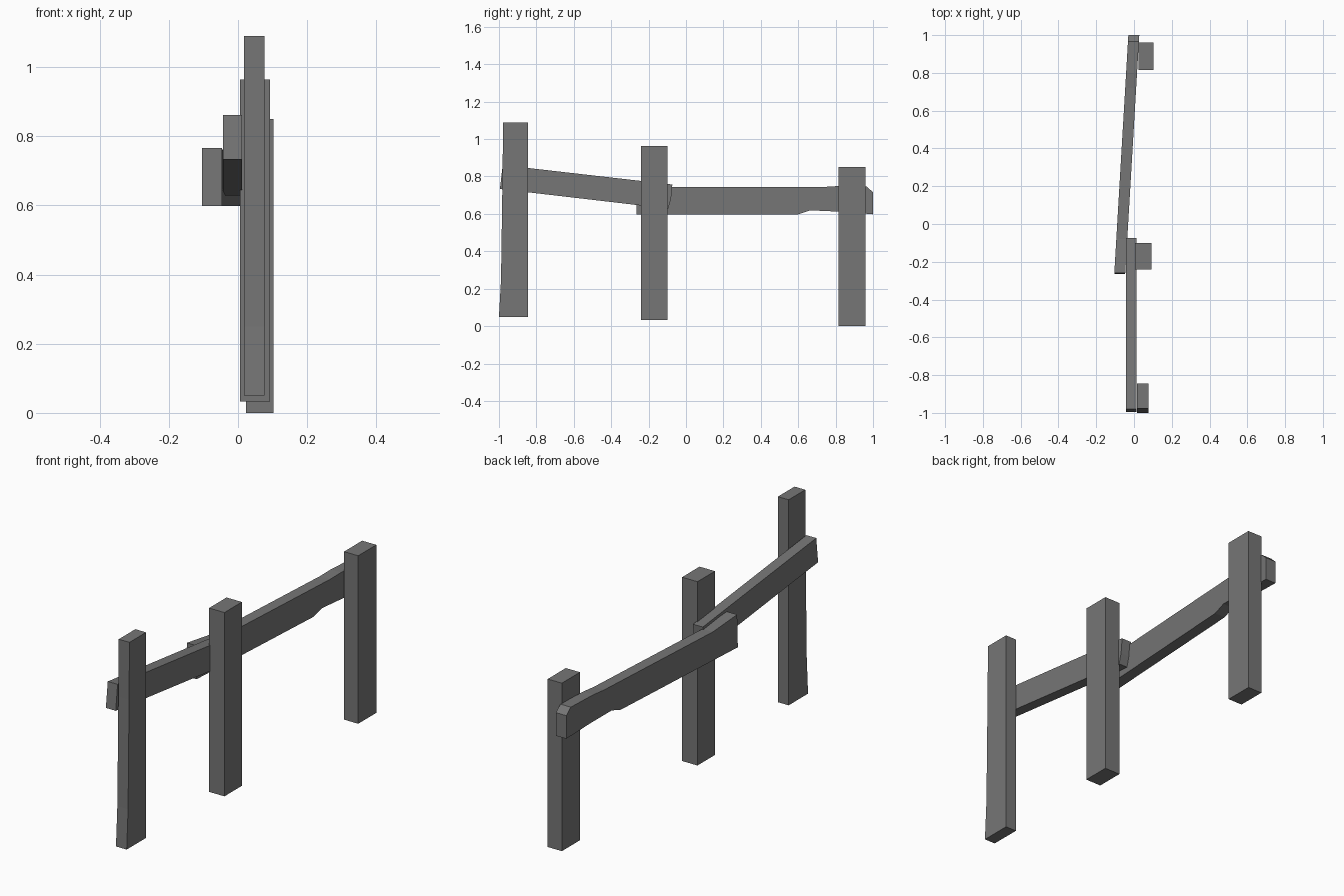
import bpy
import bmesh

cube = bpy.data.objects.get("Cube")
if cube:
    bpy.data.objects.remove(cube, do_unlink=True)

# Weathered timber, one colour for the whole fence
wood = bpy.data.materials.new("weathered_grey_wood")
wood.use_nodes = True
grey = (0.18, 0.18, 0.18, 1)
wood.diffuse_color = grey
wood.node_tree.nodes["Principled BSDF"].inputs["Base Color"].default_value = grey


def board(name, outline, x_min, x_max, skew=0.0):
    """Extrude a (y, z) outline across x; skew slides x along the length."""
    bm = bmesh.new()
    face = bm.faces.new([bm.verts.new((x_min + skew * y, y, z)) for y, z in outline])
    side = bmesh.ops.extrude_face_region(bm, geom=[face])
    moved = [v for v in side["geom"] if isinstance(v, bmesh.types.BMVert)]
    bmesh.ops.translate(bm, verts=moved, vec=(x_max - x_min, 0, 0))
    bmesh.ops.recalc_face_normals(bm, faces=bm.faces)
    mesh = bpy.data.meshes.new(name)
    bm.to_mesh(mesh)
    bm.free()
    mesh.materials.append(wood)
    obj = bpy.data.objects.new(name, mesh)
    bpy.context.collection.objects.link(obj)
    return obj


def rectangle(y0, y1, z0, z1):
    return [(y0, z0), (y1, z0), (y1, z1), (y0, z1)]


# Posts; the front one flares at its foot
board("front_post", [(-1.0, 0.05), (-0.845, 0.05), (-0.845, 1.09),
                     (-0.978, 1.09), (-0.981, 0.8), (-0.989, 0.25)], 0.017, 0.077)
board("middle_post", rectangle(-0.24, -0.1, 0.033, 0.963), 0.006, 0.092)
board("back_post", rectangle(0.815, 0.96, 0.0, 0.85), 0.023, 0.102)

# Sloping front rail with a ragged rear end
board("front_rail", [(-0.995, 0.733), (-0.095, 0.628), (-0.08, 0.68),
                     (-0.073, 0.757), (-0.98, 0.861)], -0.043, 0.012)

# Level back rail with a notched underside and worn ends
board("back_rail", [(-0.265, 0.598), (0.6, 0.598), (0.665, 0.619), (0.82, 0.612),
                    (1.0, 0.598), (1.0, 0.715), (0.967, 0.746), (0.8, 0.748),
                    (0.72, 0.743), (-0.08, 0.743), (-0.26, 0.765)],
      -0.089, -0.031, skew=0.059)
